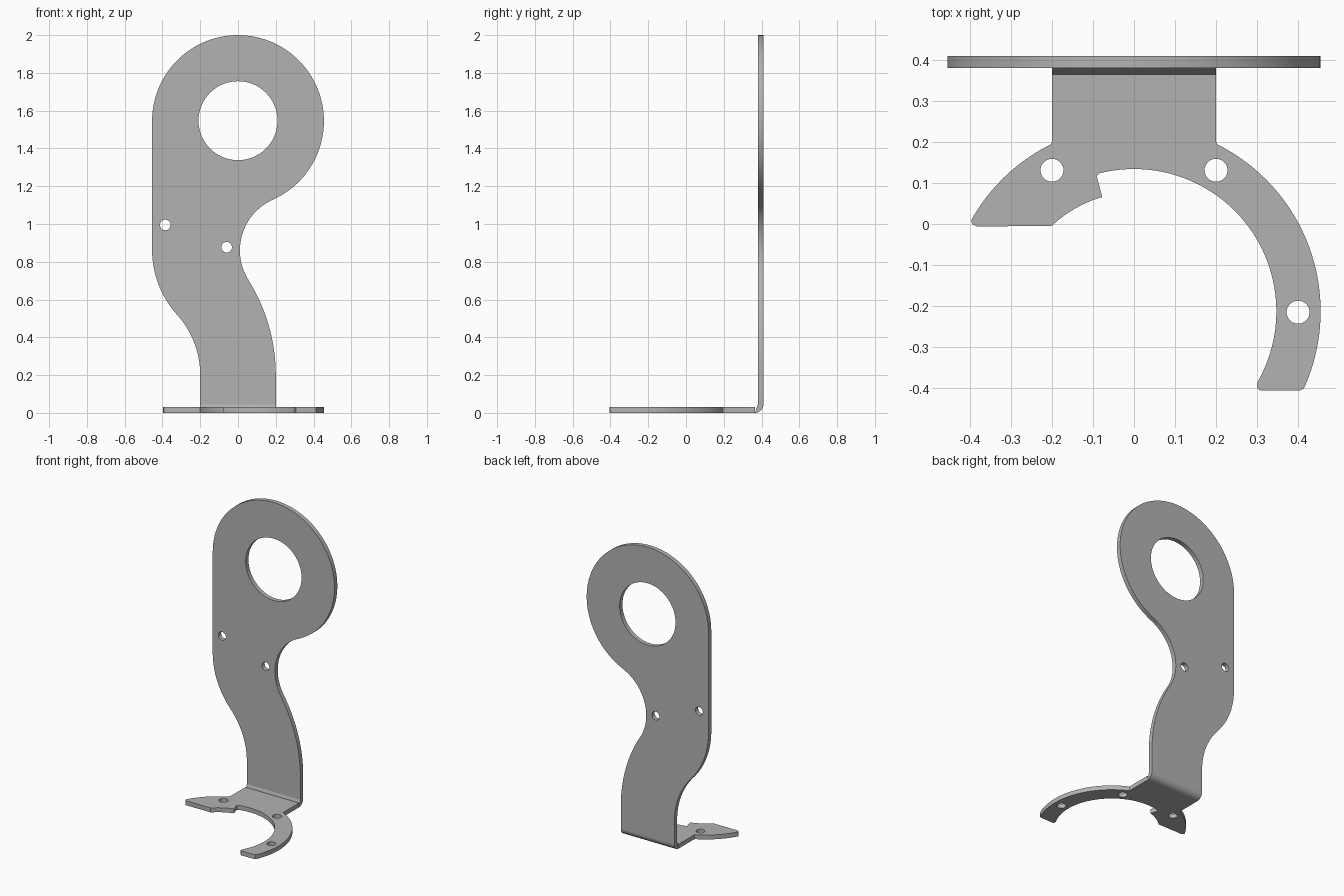
import bpy, bmesh
from math import radians, cos, sin
from mathutils import Vector

cube = bpy.data.objects.get("Cube")
if cube:
    bpy.data.objects.remove(cube, do_unlink=True)

THICK = 0.03        # sheet thickness
BEND = 0.045        # outer bend radius
HALF = 0.2          # half width of the neck
BACK = 0.41         # rear surface of the upright

steel = bpy.data.materials.new("grey_steel")
steel.use_nodes = True
steel.diffuse_color = (0.45, 0.45, 0.45, 1)
steel.node_tree.nodes["Principled BSDF"].inputs["Base Color"].default_value = (0.45, 0.45, 0.45, 1)


def arc(cx, cy, r, start, end, steps=32):
    """Points on an arc, angles in degrees."""
    angles = [radians(start + (end - start) * i / steps) for i in range(steps + 1)]
    return [(cx + r * cos(a), cy + r * sin(a)) for a in angles]


def hole(cx, cy, r, steps=32):
    return arc(cx, cy, r, 0, 360, steps)[:-1]


def slab(name, loops, place, depth):
    """Fill an outline with holes, then extrude it along depth."""
    bm = bmesh.new()
    for loop in loops:
        clean = [p for i, p in enumerate(loop)
                 if (Vector(p) - Vector(loop[i - 1])).length > 0.002]
        verts = [bm.verts.new(place(*p)) for p in clean]
        for i, v in enumerate(verts):
            bm.edges.new((verts[i - 1], v))
    bmesh.ops.triangle_fill(bm, use_beauty=True, edges=bm.edges[:],
                            normal=Vector(depth).normalized())
    grown = bmesh.ops.extrude_face_region(bm, geom=bm.faces[:])["geom"]
    bmesh.ops.translate(bm, vec=depth,
                        verts=[g for g in grown if isinstance(g, bmesh.types.BMVert)])
    bmesh.ops.recalc_face_normals(bm, faces=bm.faces[:])
    mesh = bpy.data.meshes.new(name)
    bm.to_mesh(mesh)
    bm.free()
    mesh.materials.append(steel)
    obj = bpy.data.objects.new(name, mesh)
    bpy.context.collection.objects.link(obj)
    bpy.ops.object.select_all(action="DESELECT")
    obj.select_set(True)
    bpy.context.view_layer.objects.active = obj
    bpy.ops.object.shade_smooth_by_angle(angle=radians(30))
    return obj


# Upright plate: S-shaped neck under a round head
upright = ([(HALF, BEND)]
           + arc(-0.747, 0.2, 0.947, 0, 32.1)
           + arc(0.304, 0.86, 0.294, 212.1, 113.9)
           + arc(0, 1.545, 0.455, -66.1, 180, 80)
           + arc(0.059, 0.864, 0.514, 180, 222)
           + arc(-0.678, 0.2, 0.478, 42, 0)
           + [(-HALF, BEND)])
slab("upright_plate",
     [upright, hole(0, 1.547, 0.209, 64), hole(-0.385, 0.995, 0.028), hole(-0.06, 0.877, 0.028)],
     lambda x, z: (x, BACK - THICK, z), (0, THICK, 0))

# Base flange: neck tab running into a stepped partial ring
CY = -0.213
flange = ([(HALF, BACK - BEND), (HALF, 0.203), (0.201, 0.197)]
          + arc(0, CY, 0.455, 63.2, -23.6, 48)
          + [(0.413, -0.402), (0.405, -0.406), (0.308, -0.406), (0.301, -0.401), (0.3, -0.395)]
          + arc(0, CY, 0.347, -29.7, 104, 64)
          + [(-0.091, 0.117)]
          + arc(0, CY, 0.289, 105.5, 133.9, 16)
          + [(-0.383, -0.006), (-0.393, -0.001), (-0.397, 0.006)]
          + arc(0, CY, 0.455, 150.4, 116.8, 24)
          + [(-0.201, 0.197), (-HALF, 0.203), (-HALF, BACK - BEND)])
slab("base_flange",
     [flange, hole(-0.2, 0.131, 0.028), hole(0.2, 0.131, 0.028), hole(0.4, -0.215, 0.028)],
     lambda x, y: (x, y, 0), (0, 0, THICK))

# Rounded bend joining the two
center = (BACK - BEND, BEND)
bend = arc(*center, BEND, -90, 0, 12) + arc(*center, BEND - THICK, 0, -90, 12)
slab("bend", [bend], lambda y, z: (-HALF, y, z), (2 * HALF, 0, 0))
